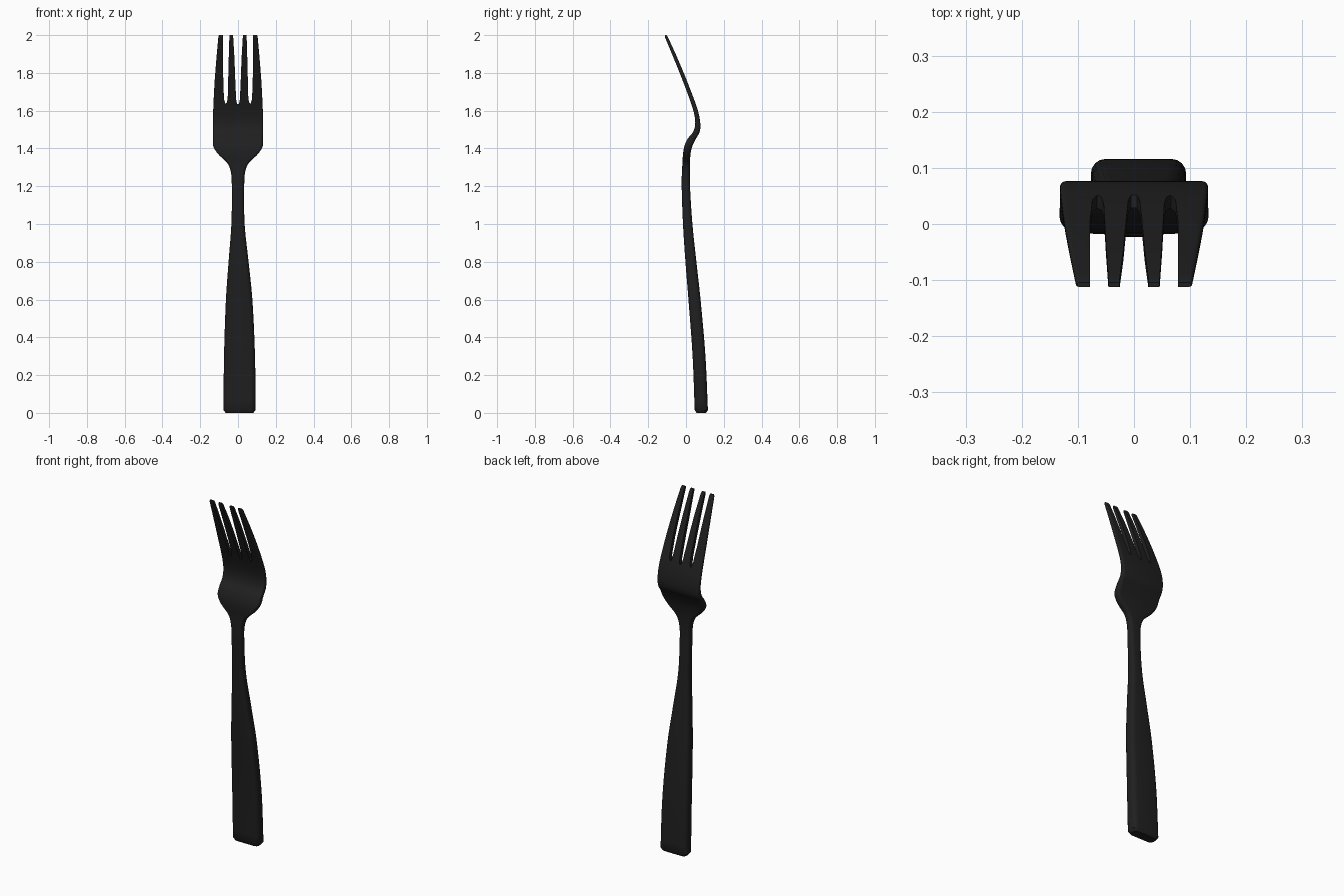
import bpy, bmesh
from math import sin, cos, pi

if "Cube" in bpy.data.objects:
    bpy.data.objects.remove(bpy.data.objects["Cube"], do_unlink=True)

mat = bpy.data.materials.new("black metal")
mat.use_nodes = True
colour = (0.014, 0.014, 0.014, 1)
mat.diffuse_color = colour
mat.node_tree.nodes["Principled BSDF"].inputs["Base Color"].default_value = colour

# Stations up the fork: height, x centre, y centre, half width, half thickness
STATIONS = [
    (0.015, .008, .081, .085, .035), (0.3, .008, .069, .082, .034),
    (0.6, .006, .045, .070, .032), (0.8, .003, .026, .053, .029),
    (1.0, 0, .009, .035, .025), (1.2, 0, -.001, .033, .022),
    (1.27, 0, -.001, .037, .021), (1.32, 0, .001, .055, .020),
    (1.37, 0, .004, .105, .020), (1.41, 0, .012, .130, .021),
    (1.45, 0, .030, .132, .022), (1.49, 0, .056, .132, .017),
    (1.54, 0, .062, .132, .013), (1.61, 0, .048, .131, .012),
    (1.75, 0, -.003, .124, .011), (1.88, 0, -.056, .114, .010),
    (1.99, 0, -.104, .104, .008),
]


def slope(i, k):
    a, b = STATIONS[max(i - 1, 0)], STATIONS[min(i + 1, len(STATIONS) - 1)]
    return (b[k] - a[k]) / (b[0] - a[0])


def blend(i, u):
    """Smooth curve between station i and the next."""
    a, b = STATIONS[i], STATIONS[i + 1]
    h = b[0] - a[0]
    out = [a[0] + u * h]
    for k in range(1, 5):
        out.append((2*u**3 - 3*u**2 + 1) * a[k] + (u**3 - 2*u**2 + u) * h * slope(i, k)
                   + (3*u**2 - 2*u**3) * b[k] + (u**3 - u**2) * h * slope(i + 1, k))
    return out


def ring(bm, z, cx, cy, w, t):
    """Rounded rectangle cross-section."""
    r, verts = t * 0.75, []
    for c, (sx, sy) in enumerate([(1, 1), (-1, 1), (-1, -1), (1, -1)]):
        for s in range(5):
            a = (c + s / 4) * pi / 2
            verts.append(bm.verts.new((cx + sx * (w - r) + r * cos(a),
                                       cy + sy * (t - r) + r * sin(a), z)))
    return verts


def make_object(name, bm):
    bmesh.ops.recalc_face_normals(bm, faces=bm.faces)
    mesh = bpy.data.meshes.new(name)
    bm.to_mesh(mesh)
    bm.free()
    mesh.materials.append(mat)
    obj = bpy.data.objects.new(name, mesh)
    bpy.context.collection.objects.link(obj)
    return obj


# Fork body: handle, neck and head in one loft with softened ends
rows = [blend(i, s / 6) for i in range(len(STATIONS) - 1) for s in range(6)]
rows.append(list(STATIONS[-1]))
z, x, y, w, t = rows[0]
rows.insert(0, (0, x, y, w - .012, t - .010))
z, x, y, w, t = rows[-1]
rows.append((2.0, x, y - .004, w - .003, t - .004))
bm = bmesh.new()
rings = [ring(bm, *row) for row in rows]
for lo, hi in zip(rings, rings[1:]):
    for j in range(len(lo)):
        k = (j + 1) % len(lo)
        bm.faces.new((lo[j], lo[k], hi[k], hi[j]))
bm.faces.new(rings[0])
bm.faces.new(rings[-1])
fork = make_object("fork", bm)

# Slots between the tines, widening toward the tips
OUTER = [(.066, 1.635), (.074, 1.66), (.078, 1.75), (.079, 2.05),
         (.044, 2.05), (.050, 1.85), (.054, 1.68), (.058, 1.645)]
HALF = [(.005, 1.635), (.010, 1.66), (.014, 1.75), (.019, 1.88), (.026, 2.0), (.026, 2.05)]
slots = [OUTER, [(-x, z) for x, z in OUTER],
         HALF + [(-x, z) for x, z in reversed(HALF)]]
bm = bmesh.new()
for outline in slots:
    face = bm.faces.new([bm.verts.new((x, -.3, z)) for x, z in outline])
    side = bmesh.ops.extrude_face_region(bm, geom=[face])["geom"]
    bmesh.ops.translate(bm, vec=(0, .6, 0),
                        verts=[v for v in side if isinstance(v, bmesh.types.BMVert)])
cutter = make_object("slot_cutter", bm)
cutter.hide_render = True

bpy.context.view_layer.objects.active = fork
fork.select_set(True)
cut = fork.modifiers.new("slots", "BOOLEAN")
cut.operation = "DIFFERENCE"
cut.solver = "EXACT"
cut.object = cutter
bpy.ops.object.modifier_apply(modifier=cut.name)
bpy.data.objects.remove(cutter, do_unlink=True)
bpy.ops.object.shade_smooth_by_angle(angle=0.7)
